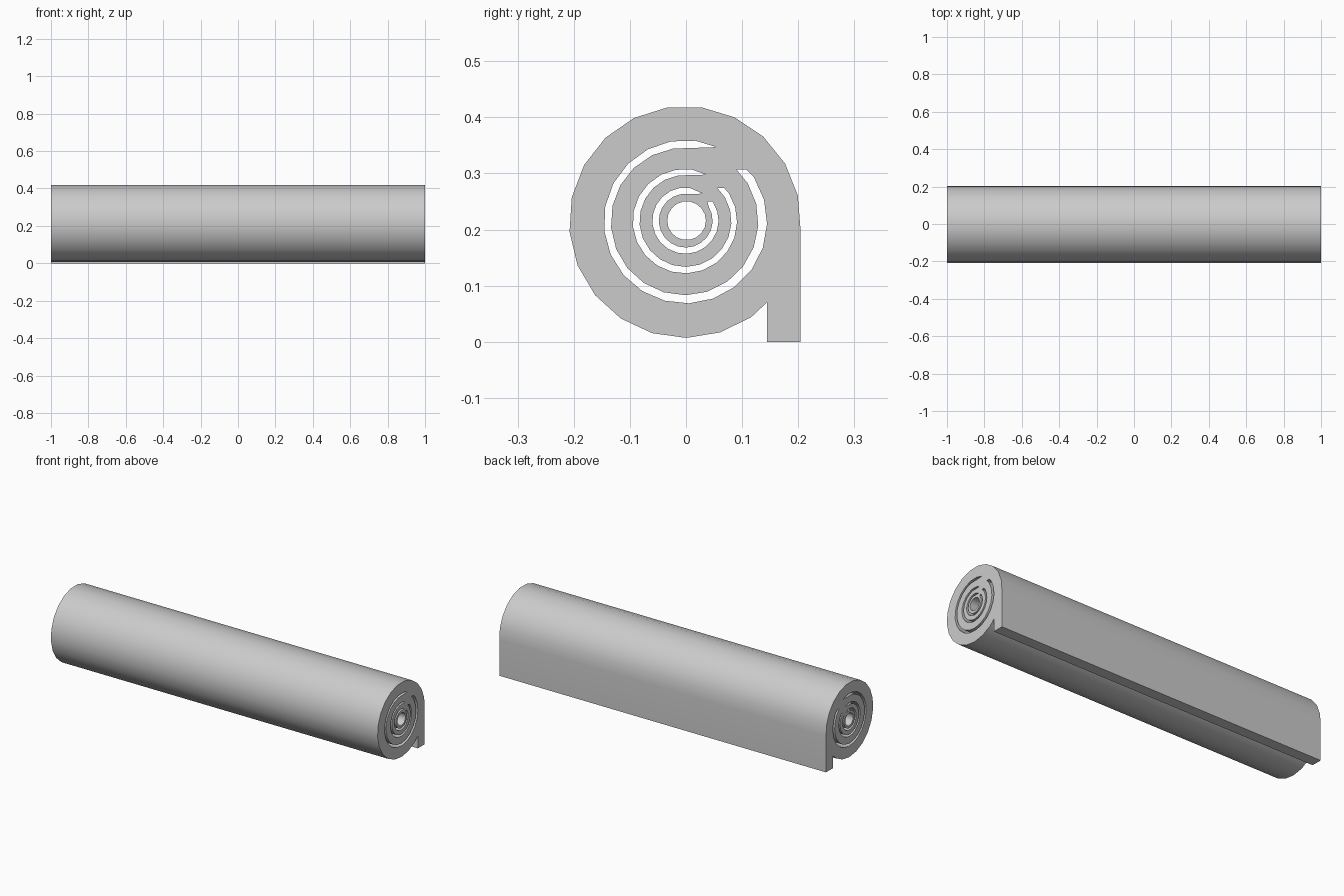
import bpy, bmesh
from math import cos, sin, radians, pi

if "Cube" in bpy.data.objects:
    bpy.data.objects.remove(bpy.data.objects["Cube"])

# Rolled sheet: spiral profile drawn in (y, z), extruded along x


def arc(cy, cz, r, a0, a1, n):
    """n + 1 points on an arc, angles in degrees."""
    pts = []
    for i in range(n + 1):
        a = radians(a0 + (a1 - a0) * i / n)
        pts.append((cy + r * cos(a), cz + r * sin(a)))
    return pts


def slot(tip, outer, inner, end):
    """Spiral gap between two wraps: pointed tip, flat end."""
    return ([tip] + arc(*outer, 83, 393, 18) + list(end)
            + arc(*inner, 391, 99, 17))


# Outer contour with the hanging flap
outline = ([(0.204, 0.0)] + arc(-0.0018, 0.2135, 0.2065, -4, 305, 18)
           + [(0.144, 0.07), (0.144, 0.0)])

# Gaps between wraps, and the open core
loops = [
    outline,
    slot((0.055, 0.347), (-0.001, 0.214, 0.1455), (-0.0025, 0.2145, 0.1315),
         [(0.108, 0.307), (0.090, 0.307)]),
    slot((0.037, 0.298), (-0.002, 0.215, 0.093), (-0.001, 0.2155, 0.082),
         [(0.068, 0.274), (0.056, 0.274)]),
    slot((0.030, 0.264), (-0.001, 0.216, 0.059), (-0.0005, 0.216, 0.048),
         [(0.047, 0.250), (0.038, 0.250)]),
    arc(0.001, 0.216, 0.0345, 0, 340, 17),
]

curve = bpy.data.curves.new("rolled_sheet", 'CURVE')
curve.dimensions = '2D'
curve.fill_mode = 'BOTH'
curve.extrude = 1.0
for pts in loops:
    s = curve.splines.new('POLY')
    s.points.add(len(pts) - 1)
    for p, (y, z) in zip(s.points, pts):
        p.co = (y, z, 0, 1)
    s.use_cyclic_u = True

sheet = bpy.data.objects.new("rolled_sheet", curve)
bpy.context.collection.objects.link(sheet)
sheet.rotation_euler = (pi / 2, 0, pi / 2)
bpy.context.view_layer.objects.active = sheet
sheet.select_set(True)
bpy.ops.object.convert(target='MESH')
sheet = bpy.context.object

# Weld the caps to the walls
bm = bmesh.new()
bm.from_mesh(sheet.data)
bmesh.ops.remove_doubles(bm, verts=bm.verts, dist=0.0001)
bmesh.ops.recalc_face_normals(bm, faces=bm.faces)
bm.to_mesh(sheet.data)
bm.free()
bpy.ops.object.shade_smooth_by_angle(angle=radians(30))
